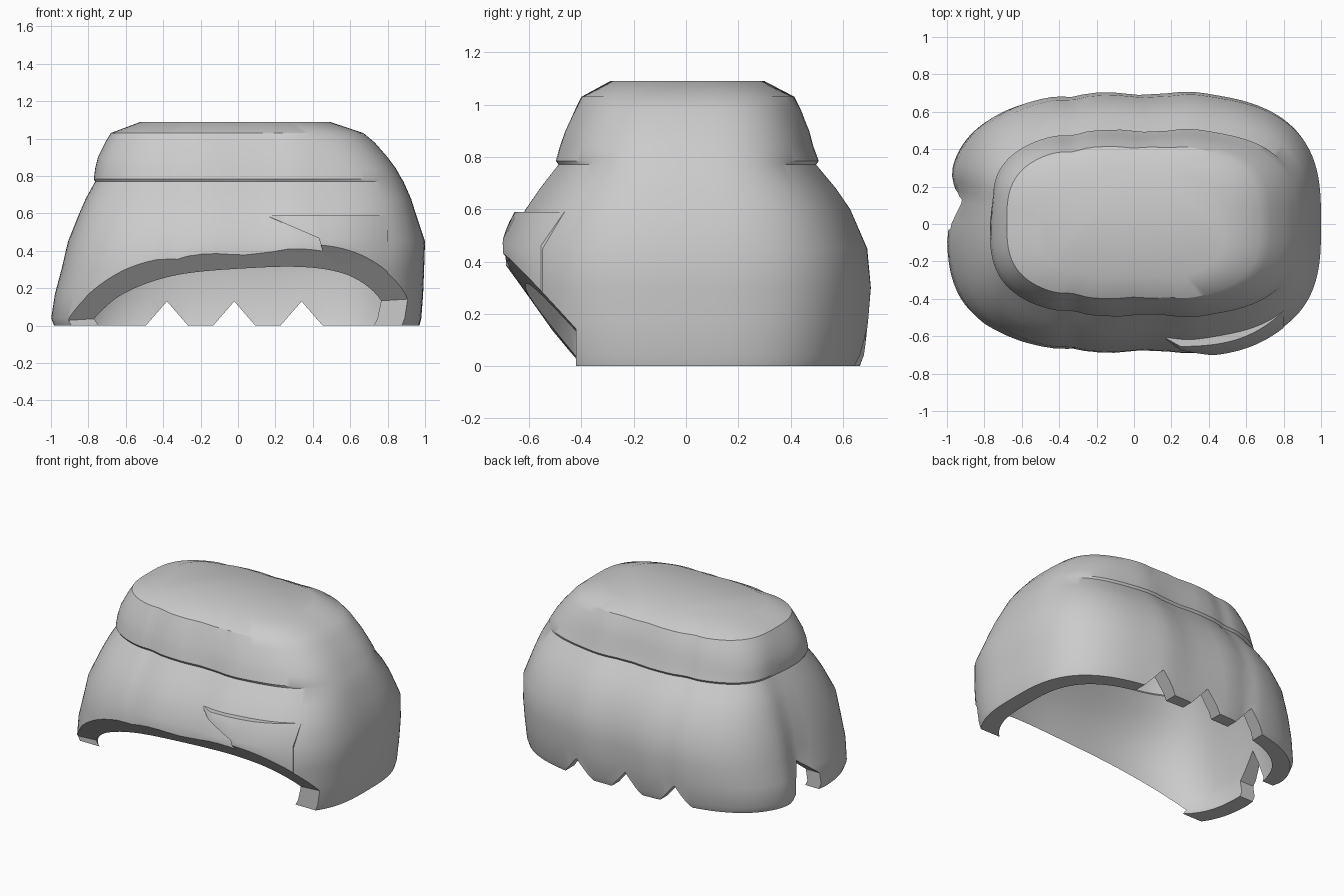
import bpy, bmesh, math

cube = bpy.data.objects.get("Cube")
if cube:
    bpy.data.objects.remove(cube, do_unlink=True)

grey = bpy.data.materials.new("soft grey")
grey.use_nodes = True
grey.diffuse_color = (0.6, 0.6, 0.6, 1)
grey.node_tree.nodes["Principled BSDF"].inputs["Base Color"].default_value = (0.6, 0.6, 0.6, 1)

SEGMENTS = 112
# Height, then the right, left, front and back limits of each outer ring
OUTER = [(0, -.985, .97, -.655, .665), (.04, -1, .98, -.67, .68), (.17, -.98, .99, -.69, .695),
         (.3, -.945, .995, -.695, .705), (.45, -.91, 1, -.685, .69), (.6, -.85, .95, -.61, .625),
         (.68, -.815, .925, -.555, .57), (.77, -.765, .885, -.485, .495), (.785, -.772, .875, -.495, .505),
         (.84, -.765, .845, -.48, .485), (.9, -.75, .80, -.46, .47), (.98, -.71, .73, -.425, .44),
         (1.03, -.68, .67, -.40, .415), (1.09, -.52, .49, -.29, .3)]
INNER = [(z * .915, x0 + .11, x1 - .115, y0 + .08, y1 - .085) for z, x0, x1, y0, y1 in OUTER]


def bump(value, centre, width):
    return math.exp(-((value - centre) / width) ** 2)


def ring_points(z, x0, x1, y0, y1, detail):
    """Rounded oblong ring with shallow locks on the outside."""
    points = []
    for i in range(SEGMENTS):
        a = math.tau * i / SEGMENTS
        c, s = math.cos(a), math.sin(a)
        u = math.copysign(abs(c) ** .66, c)
        v = math.copysign(abs(s) ** .66, s)
        x = (x0 + x1) / 2 + u * (x1 - x0) / 2
        y = (y0 + y1) / 2 + v * (y1 - y0) / 2
        grooves = bump(x, -.33, .06) + bump(x, .03, .05) + .5 * bump(x, .18, .04) - .5 * bump(x, .32, .1)
        y -= detail * .015 * v * abs(v) * grooves
        x += detail * .055 * bump(y, .13, .1) * (u < -.7) * max(0, 1 - z)
        points.append((x, y, z))
    return points


def mesh_object(name, bm):
    bmesh.ops.recalc_face_normals(bm, faces=bm.faces)
    mesh = bpy.data.meshes.new(name)
    bm.to_mesh(mesh)
    bm.free()
    mesh.materials.append(grey)
    obj = bpy.data.objects.new(name, mesh)
    bpy.context.collection.objects.link(obj)
    return obj


def loft(name, rings):
    bm = bmesh.new()
    loops = [[bm.verts.new(p) for p in ring] for ring in rings]
    for a, b in zip(loops, loops[1:]):
        for i in range(len(a)):
            j = (i + 1) % len(a)
            bm.faces.new((a[i], a[j], b[j], b[i]))
    bm.faces.new(loops[0])
    bm.faces.new(loops[-1])
    return mesh_object(name, bm)


def cut(target, cutter):
    mod = target.modifiers.new("cut", 'BOOLEAN')
    mod.operation = 'DIFFERENCE'
    mod.solver = 'EXACT'
    mod.object = cutter


def smooth(obj):
    bpy.ops.object.select_all(action='DESELECT')
    obj.select_set(True)
    bpy.context.view_layer.objects.active = obj
    for mod in list(obj.modifiers):
        bpy.ops.object.modifier_apply(modifier=mod.name)
    bpy.ops.object.shade_smooth_by_angle(angle=math.radians(32))


# Hollow hair shell: inside from the top down, then outside from the rim up
rings = [ring_points(*r, 0) for r in reversed(INNER)] + [ring_points(*r, 1) for r in OUTER]
shell = loft("hair_shell", rings)

# Swept fringe lock: flat top ledge, slanted edge, running down to the face opening
lock_rings = []
for i in range(25):
    t = i / 24
    x = .17 + .63 * t
    mid = max(.46, .585 - .27 * t)
    low = max(.28, mid - .005 - 4 * max(0, t - .44))
    ramp = min(1, t * 8)
    top_y = -.61 - .045 * ramp + .19 * t ** 3.2
    low_y = -.615 - .045 * ramp - .05 * min(1, t * 2.5) + .155 * t ** 3.2
    lock_rings.append([(x, top_y + .08, .59), (x, top_y, .59), (x, low_y, mid),
                       (x, low_y, low), (x, low_y + .07, low)])
lock = loft("fringe_lock", lock_rings)

# Sloping opening for the face
opening = loft("face_cutter", [[(x, -.42, -.2), (x, -.42, z0), (x, -1, z1), (x, -1, -.2)]
                               for x, z0, z1 in ((-1.2, .01, .84), (1.2, .16, .82))])
cut(shell, opening)
cut(lock, opening)

# Pointed notches along the back hem
cutters = [opening]
for x in (-.38, -.02, .34):
    peak = .13 if x else .14
    notch = loft("hem_cutter", [[(x - .2, y, -.1), (x + .2, y, -.1), (x, y, peak)] for y in (.3, 1)])
    cut(shell, notch)
    cutters.append(notch)

# Notch in the hem of the right side
side = [(.23, -.1), (.13, .24), (-.03, .11), (-.03, -.1)]
side_notch = loft("side_cutter", [[(x, y, z) for y, z in side] for x in (-1.2, -.6)])
cut(shell, side_notch)
cutters.append(side_notch)

smooth(shell)
smooth(lock)
for cutter in cutters:
    bpy.data.objects.remove(cutter, do_unlink=True)
